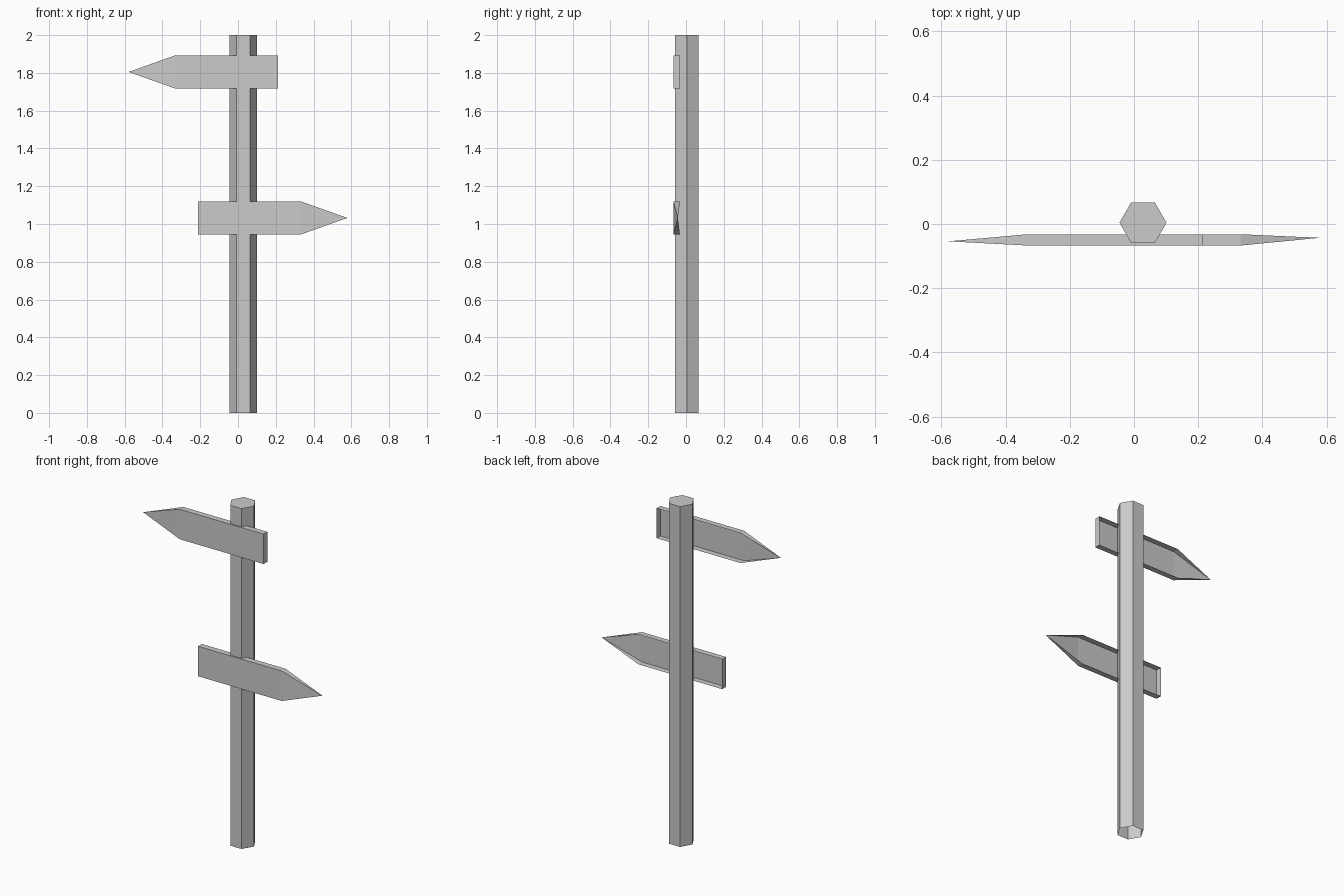
import bpy
import bmesh
from math import cos, sin, pi

cube = bpy.data.objects.get("Cube")
if cube:
    bpy.data.objects.remove(cube, do_unlink=True)

# Single plain grey
grey = bpy.data.materials.new("plain grey")
grey.use_nodes = True
colour = (0.6, 0.6, 0.6, 1)
grey.diffuse_color = colour
grey.node_tree.nodes["Principled BSDF"].inputs["Base Color"].default_value = colour


def finish(name, bm):
    mesh = bpy.data.meshes.new(name)
    bm.to_mesh(mesh)
    bm.free()
    mesh.materials.append(grey)
    obj = bpy.data.objects.new(name, mesh)
    bpy.context.collection.objects.link(obj)
    return obj


def make_post(name, x, y, radius, height):
    """Hexagonal post with a closed top and an open foot."""
    bm = bmesh.new()
    rings = [[bm.verts.new((x + radius * cos(i * pi / 3), y + radius * sin(i * pi / 3), z))
              for i in range(6)] for z in (0, height)]
    low, high = rings
    for i in range(6):
        j = (i + 1) % 6
        bm.faces.new((low[i], low[j], high[j], high[i]))
    bm.faces.new(high)
    return finish(name, bm)


def make_sign(name, side, z, front, back, tip_y):
    """Arrow board pointing to side (+1 or -1), hollow and open at the back."""
    tail, shoulder, tip, half = -0.213 * side, 0.332 * side, 0.579 * side, 0.088
    bm = bmesh.new()

    def outline(y):
        return [bm.verts.new(p) for p in ((shoulder, y, z + half), (tail, y, z + half),
                                          (tail, y, z - half), (shoulder, y, z - half))]

    f, b = outline(front), outline(back)
    point = bm.verts.new((tip, tip_y, z))
    faces = [bm.faces.new(f), bm.faces.new((f[0], f[3], point))]
    # Top, tail end and bottom walls
    for i in range(3):
        faces.append(bm.faces.new((f[i], b[i], b[i + 1], f[i + 1])))
    # Sloping walls that meet at the point
    faces.append(bm.faces.new((f[0], point, b[0])))
    faces.append(bm.faces.new((f[3], b[3], point)))
    # Turn every face away from the middle of the board
    bm.normal_update()
    for face in faces:
        centre = face.calc_center_median()
        outward = centre.copy()
        outward.x -= 0.06 * side
        outward.y -= (front + back) / 2
        outward.z -= z
        if face.normal.dot(outward) < 0:
            face.normal_flip()
    return finish(name, bm)


make_post("post", 0.028, 0.004, 0.0733, 2)
make_sign("upper_sign", -1, 1.805, -0.067, -0.032, -0.054)
make_sign("lower_sign", 1, 1.032, -0.067, -0.032, -0.043)
